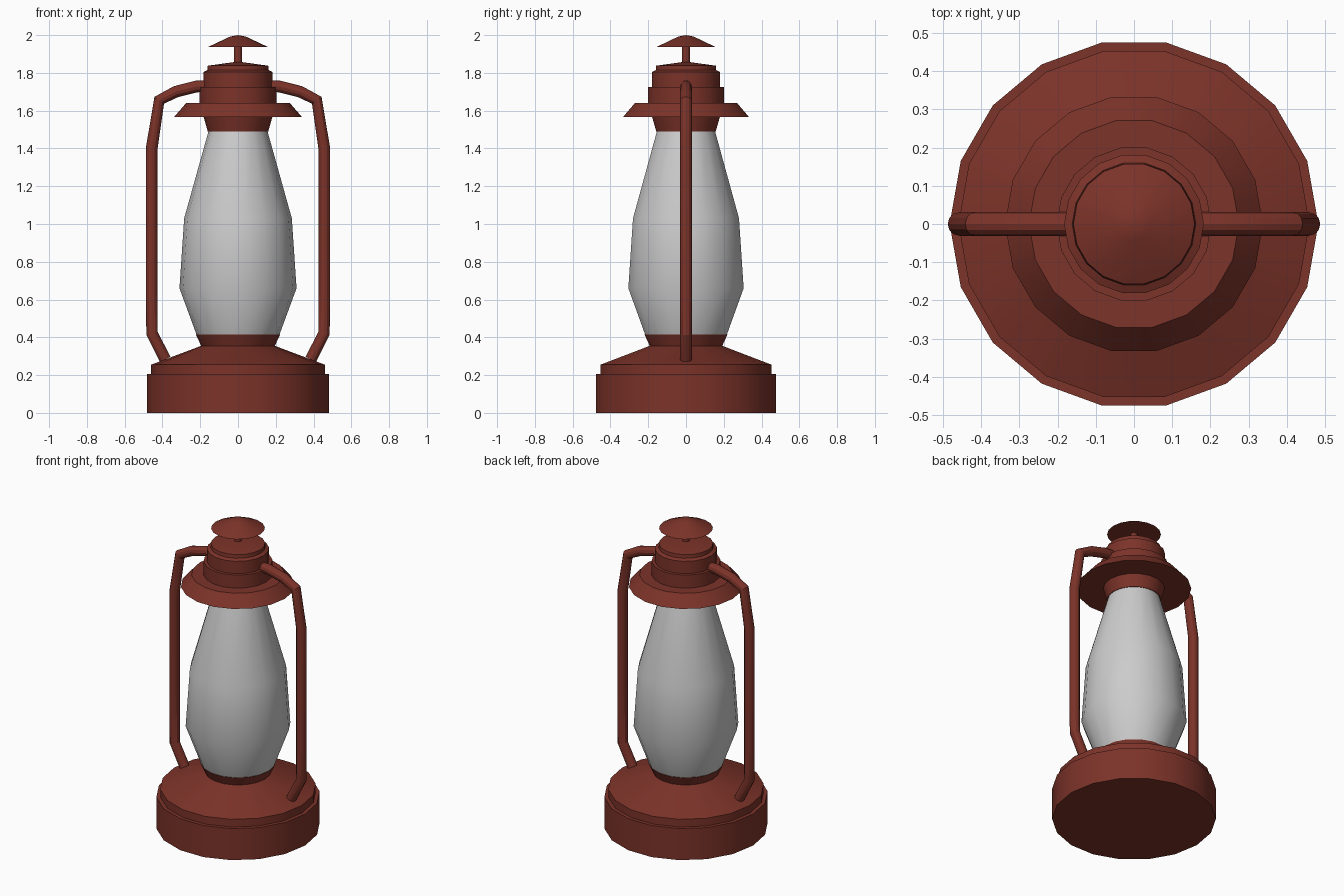
import bpy
import bmesh
from math import cos, sin, tau, radians

if "Cube" in bpy.data.objects:
    bpy.data.objects.remove(bpy.data.objects["Cube"])

SIDES = 18

rust = bpy.data.materials.new("rust_red_paint")
rust.diffuse_color = (0.2, 0.033, 0.022, 1)
rust.use_nodes = True
rust.node_tree.nodes["Principled BSDF"].inputs["Base Color"].default_value = rust.diffuse_color


def finish(obj, mat):
    if mat:
        obj.data.materials.append(mat)
    bpy.ops.object.select_all(action='DESELECT')
    obj.select_set(True)
    bpy.context.view_layer.objects.active = obj
    bpy.ops.object.shade_smooth_by_angle(angle=radians(25))


def lathe(name, profile, mat=None, sides=SIDES):
    """Spin (radius, z) points around z; radius 0 makes a pole."""
    bm = bmesh.new()
    rings = []
    for r, z in profile:
        n = sides if r > 0 else 1
        rings.append([bm.verts.new((r * cos(tau * i / sides), r * sin(tau * i / sides), z))
                      for i in range(n)])
    for a, b in zip(rings, rings[1:]):
        for i in range(sides):
            j = (i + 1) % sides
            quad = [a[i % len(a)], a[j % len(a)], b[j % len(b)], b[i % len(b)]]
            bm.faces.new(list(dict.fromkeys(quad)))
    bmesh.ops.recalc_face_normals(bm, faces=bm.faces)
    mesh = bpy.data.meshes.new(name)
    bm.to_mesh(mesh)
    bm.free()
    obj = bpy.data.objects.new(name, mesh)
    bpy.context.collection.objects.link(obj)
    finish(obj, mat)
    return obj


# Fuel tank base with sloped shoulder and burner cup
lathe("fuel_tank", [(0, 0), (0.483, 0), (0.483, 0.205), (0.46, 0.205), (0.46, 0.255),
                    (0.195, 0.355), (0.223, 0.415), (0, 0.415)], rust)

# Glass chimney
lathe("glass_chimney", [(0.218, 0.41), (0.31, 0.66), (0.285, 1.03), (0.155, 1.495)])

# Hood: collar, brim and stepped chimney top
lathe("hood", [(0, 1.49), (0.16, 1.49), (0.182, 1.567), (0.338, 1.567), (0.275, 1.64),
               (0.203, 1.64), (0.203, 1.725), (0.183, 1.725), (0.183, 1.805),
               (0.162, 1.815), (0.16, 1.838), (0, 1.86)], rust)

# Top cap on a thin post
lathe("cap_post", [(0, 1.84), (0.021, 1.84), (0.021, 1.95), (0, 1.95)], rust, 12)
lathe("top_cap", [(0, 1.937), (0.159, 1.937), (0.042, 1.992), (0, 2.0)], rust)

# Side tubes, one per side
path = [(0.16, 1.73), (0.22, 1.728), (0.33, 1.7), (0.417, 1.655), (0.457, 1.4),
        (0.457, 0.62), (0.455, 0.42), (0.385, 0.283)]
for side, s in (("left", -1), ("right", 1)):
    curve = bpy.data.curves.new(side + "_tube", 'CURVE')
    curve.dimensions = '3D'
    curve.bevel_depth = 0.031
    curve.bevel_resolution = 4
    curve.use_fill_caps = True
    spline = curve.splines.new('POLY')
    spline.points.add(len(path) - 1)
    for p, (x, z) in zip(spline.points, path):
        p.co = (s * x, 0, z, 1)
    tube = bpy.data.objects.new(side + "_tube", curve)
    bpy.context.collection.objects.link(tube)
    bpy.ops.object.select_all(action='DESELECT')
    tube.select_set(True)
    bpy.context.view_layer.objects.active = tube
    bpy.ops.object.convert(target='MESH')
    finish(bpy.context.view_layer.objects.active, rust)
